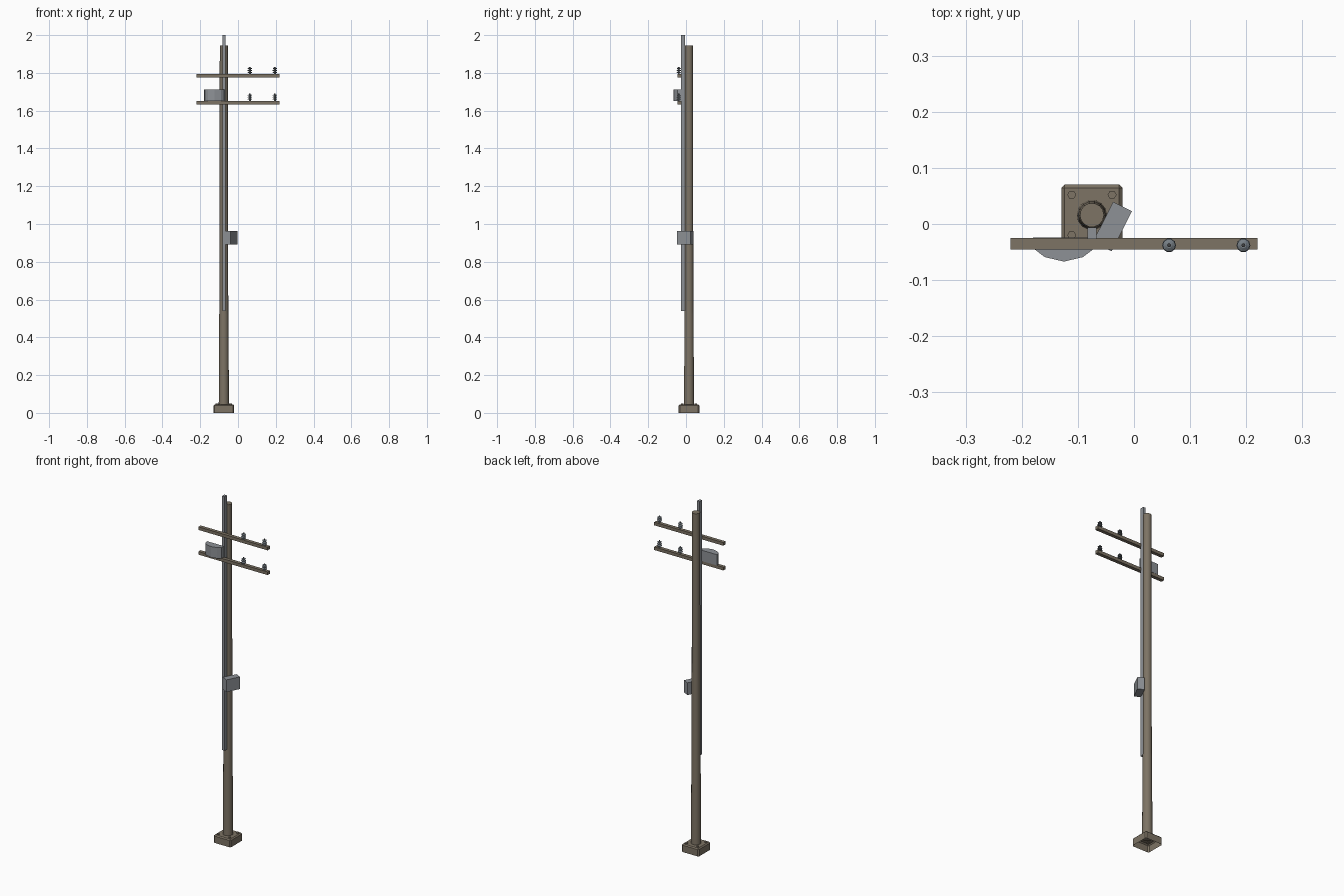
import bpy, bmesh, math
from mathutils import Matrix, Vector

if "Cube" in bpy.data.objects:
    bpy.data.objects.remove(bpy.data.objects["Cube"])


def material(name, rgb):
    m = bpy.data.materials.new(name)
    m.diffuse_color = (*rgb, 1)
    m.use_nodes = True
    m.node_tree.nodes["Principled BSDF"].inputs["Base Color"].default_value = m.diffuse_color
    return m


WOOD = material("weathered brown", (0.205, 0.172, 0.128))
STEEL = material("grey steel", (0.27, 0.285, 0.305))
CERAMIC = material("blue grey ceramic", (0.18, 0.21, 0.235))
DARK = material("dark iron", (0.05, 0.052, 0.055))


def finish(name, bm, mat, smooth=False):
    bmesh.ops.recalc_face_normals(bm, faces=bm.faces[:])
    me = bpy.data.meshes.new(name)
    bm.to_mesh(me)
    bm.free()
    me.materials.append(mat)
    ob = bpy.data.objects.new(name, me)
    bpy.context.collection.objects.link(ob)
    if smooth:
        bpy.context.view_layer.objects.active = ob
        ob.select_set(True)
        bpy.ops.object.shade_smooth_by_angle(angle=math.radians(40))
        ob.select_set(False)
    return ob


def box(name, center, size, mat, angle=0, bevel=0):
    bm = bmesh.new()
    bmesh.ops.create_cube(bm, size=1)
    bmesh.ops.scale(bm, vec=size, verts=bm.verts)
    if bevel:
        bmesh.ops.bevel(bm, geom=bm.edges[:], offset=bevel, segments=1, affect='EDGES')
    bm.transform(Matrix.Translation(center) @ Matrix.Rotation(angle, 4, 'Z'))
    return finish(name, bm, mat)


def lathe(name, x, y, profile, sides, mat, smooth=False):
    """Stack of rings (radius, z) around a vertical axis, capped at both ends."""
    bm = bmesh.new()
    rings = [[bm.verts.new((x + r * math.cos(2 * math.pi * i / sides),
                            y + r * math.sin(2 * math.pi * i / sides), z))
              for i in range(sides)] for r, z in profile]
    for a, b in zip(rings, rings[1:]):
        for i in range(sides):
            j = (i + 1) % sides
            bm.faces.new((a[i], a[j], b[j], b[i]))
    bm.faces.new(rings[0][::-1])
    bm.faces.new(rings[-1])
    return finish(name, bm, mat, smooth)


PX, PY = -0.075, 0.016

# Base block: bevelled upper and upright edges, open underneath
bm = bmesh.new()
bmesh.ops.create_cube(bm, size=1)
bmesh.ops.scale(bm, vec=(0.109, 0.109, 0.045), verts=bm.verts)
bmesh.ops.translate(bm, vec=(PX, PY, 0.0225), verts=bm.verts)
bmesh.ops.delete(bm, geom=[f for f in bm.faces if f.normal.z < -0.5], context='FACES_ONLY')
edges = [e for e in bm.edges if max(v.co.z for v in e.verts) > 0.02]
bmesh.ops.bevel(bm, geom=edges, offset=0.006, segments=1, affect='EDGES')
finish("base_block", bm, WOOD)

# Hex bolts on the base corners
for sx in (-1, 1):
    for sy in (-1, 1):
        lathe("base_bolt", PX + sx * 0.036, PY + sy * 0.036,
              [(0.008, 0.043), (0.008, 0.049)], 6, WOOD)

# Tapered pole
lathe("pole", PX, PY, [(0.027, 0.04), (0.0245, 0.52), (0.0235, 0.54), (0.0215, 1.945)],
      14, WOOD, True)

# Conduit running up the front of the pole
box("conduit", (-0.075, -0.0165, 1.27), (0.016, 0.021, 1.46), STEEL)

# Cross arms with stacked-disc insulators
for top in (1.793, 1.651):
    box("cross_arm", (0, -0.035, top - 0.009), (0.44, 0.02, 0.018), WOOD)
    for x in (0.0625, 0.195):
        prof = [(0.005, top - 0.001)]
        for k, r in enumerate((0.0125, 0.0125, 0.0115)):
            z = top + 0.007 + k * 0.0105
            prof += [(0.005, z), (r, z + 0.001), (r, z + 0.003), (0.005, z + 0.007)]
        lathe("insulator", x, -0.038, prof, 10, CERAMIC)
        lathe("insulator_pin", x, -0.038, [(0.0035, top + 0.03), (0.0035, top + 0.039)], 8, DARK)

# Curved-front equipment cabinet on the lower arm
half = [(0.055, -0.024), (0.051, -0.046), (0.034, -0.059)]
outline = [(-x, y) for x, y in half] + [(0, -0.067)] + half[::-1]
bm = bmesh.new()
face = bm.faces.new([bm.verts.new((-0.125 + x, y, 1.651)) for x, y in outline])
ext = bmesh.ops.extrude_face_region(bm, geom=[face])
bmesh.ops.translate(bm, vec=Vector((0, 0, 0.062)),
                    verts=[v for v in ext["geom"] if isinstance(v, bmesh.types.BMVert)])
if len(bm.faces) < len(outline) + 2:
    bm.faces.new([v for v in bm.verts if v.co.z < 1.66])
finish("curved_cabinet", bm, STEEL)

# Turned meter box halfway up
box("meter_box", (-0.0385, -0.0045, 0.9275), (0.0375, 0.08, 0.07), STEEL, math.radians(-26.7))
